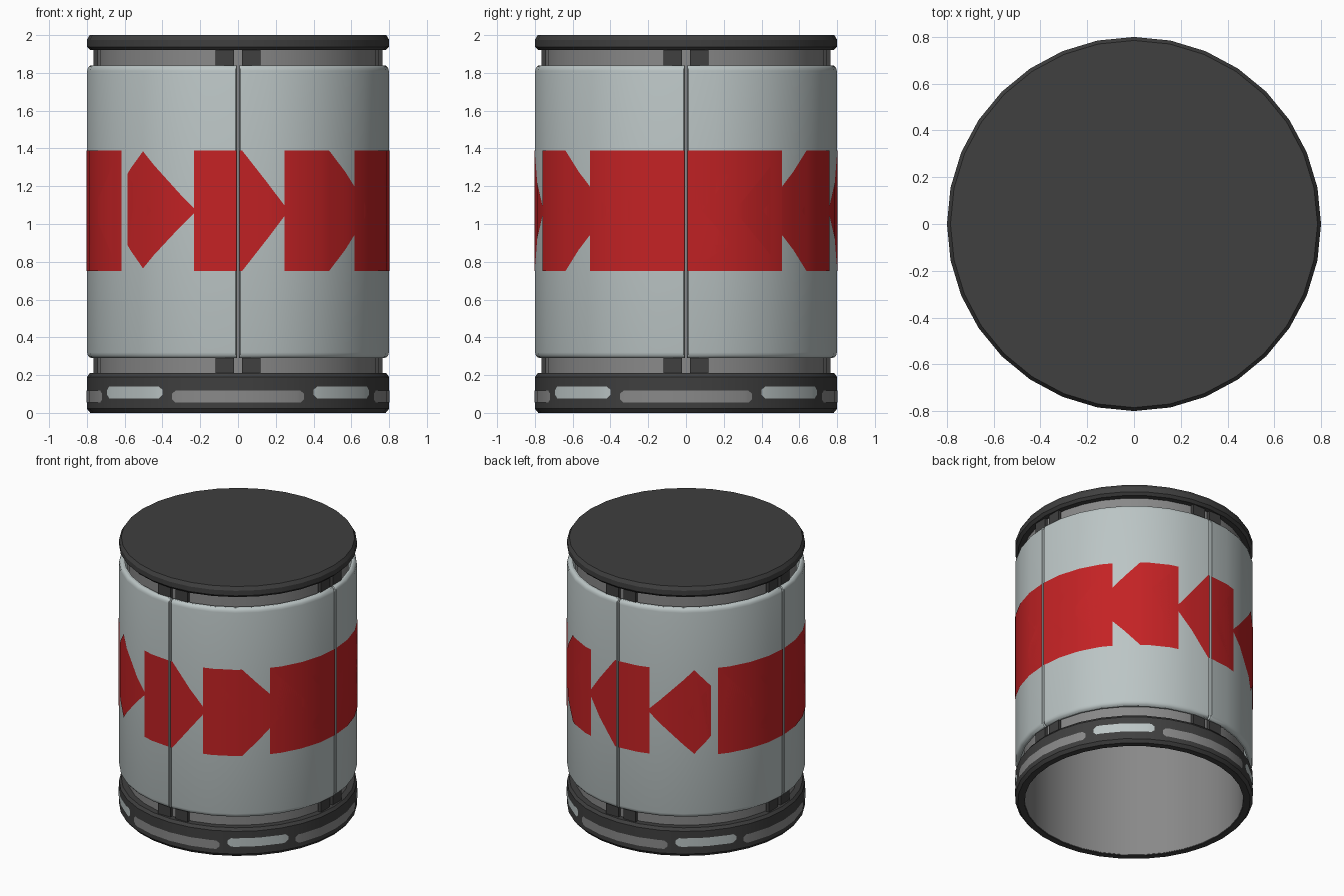
import bpy, bmesh, math

if "Cube" in bpy.data.objects:
    bpy.data.objects.remove(bpy.data.objects["Cube"])

SIDES = 32
STEP = 360 / SIDES
MID = 1.07            # centre height of the painted band


def mat(name, rgb):
    m = bpy.data.materials.new(name)
    m.diffuse_color = (*rgb, 1)
    m.use_nodes = True
    m.node_tree.nodes["Principled BSDF"].inputs["Base Color"].default_value = m.diffuse_color
    return m


DARK = mat("dark_rubber", (0.05, 0.05, 0.05))
GREY = mat("mid_grey", (0.25, 0.25, 0.25))
LIGHT = mat("light_panel", (0.50, 0.56, 0.56))
RED = mat("warning_red", (0.55, 0.016, 0.018))


def facet_radius(r, deg):
    """Distance to the flat of a 32-gon whose corners lie at radius r."""
    a = (deg % STEP) - STEP / 2
    return r * math.cos(math.radians(STEP / 2)) / math.cos(math.radians(a))


def place(r, deg, z):
    """Angle 0 is the front (-y), 90 is the right (+x)."""
    t = math.radians(deg)
    return (r * math.sin(t), -r * math.cos(t), z)


def finish(bm, name, material, recalc=True):
    if recalc:
        bmesh.ops.recalc_face_normals(bm, faces=bm.faces)
    me = bpy.data.meshes.new(name)
    bm.to_mesh(me)
    bm.free()
    me.materials.append(material)
    ob = bpy.data.objects.new(name, me)
    bpy.context.collection.objects.link(ob)
    bpy.ops.object.select_all(action='DESELECT')
    ob.select_set(True)
    bpy.context.view_layer.objects.active = ob
    bpy.ops.object.shade_smooth_by_angle(angle=math.radians(30))
    return ob


def lathe(name, profile, material):
    """Closed ring from a closed (radius, z) profile."""
    bm = bmesh.new()
    rings = [[bm.verts.new(place(r, i * STEP, z)) for r, z in profile] for i in range(SIDES)]
    n = len(profile)
    for i in range(SIDES):
        a, b = rings[i], rings[(i + 1) % SIDES]
        for k in range(n):
            bm.faces.new((a[k], b[k], b[(k + 1) % n], a[(k + 1) % n]))
    return finish(bm, name, material)


def panel(name, start):
    """Quarter shell with softened edges."""
    inner = 0.765
    prof = [(inner, 0.29), (0.78, 0.29), (0.79, 0.296), (0.797, 0.306), (0.8, 0.32),
            (0.8, 1.81), (0.797, 1.824), (0.79, 1.834), (0.78, 1.84), (inner, 1.84)]
    angles = [(0.3, 0.012), (0.5, 0.004), (0.9, 0)]
    angles += [(k * STEP, 0) for k in range(1, SIDES // 4)]
    angles += [(89.1, 0), (89.5, 0.004), (89.7, 0.012)]
    bm = bmesh.new()
    rows = []
    for a, drop in angles:
        rows.append([bm.verts.new(place(facet_radius(r if r == inner else r - drop, a), start + a, z))
                     for r, z in prof])
    n = len(prof)
    for p, q in zip(rows, rows[1:]):
        for k in range(n):
            bm.faces.new((p[k], q[k], q[(k + 1) % n], p[(k + 1) % n]))
    bm.faces.new(rows[0])
    bm.faces.new(rows[-1])
    return finish(bm, name, LIGHT)


def decal(name, polys, radius, material, seams=False):
    """Flat (angle, z) outlines wrapped on to the faceted wall."""
    bm = bmesh.new()
    for pts in polys:
        bm.faces.new([bm.verts.new((a, 0, z)) for a, z in pts])
    bmesh.ops.triangulate(bm, faces=bm.faces[:])
    cuts = [k * STEP for k in range(-SIDES, 2 * SIDES)]
    if seams:
        cuts += [90 * k + d for k in range(-2, 5) for d in (-0.6, 0.6)]
    for c in cuts:
        bmesh.ops.bisect_plane(bm, geom=bm.verts[:] + bm.edges[:] + bm.faces[:],
                               dist=1e-5, plane_co=(c, 0, 0), plane_no=(1, 0, 0))
    if seams:
        gone = [f for f in bm.faces
                if abs((f.calc_center_median().x + 45) % 90 - 45) < 0.6]
        bmesh.ops.delete(bm, geom=gone, context='FACES')
    for v in bm.verts:
        v.co = place(facet_radius(radius, v.co.x), v.co.x, v.co.z)
    bm.normal_update()
    for f in bm.faces:
        c = f.calc_center_median()
        if f.normal.x * c.x + f.normal.y * c.y < 0:
            f.normal_flip()
    return finish(bm, name, material, recalc=False)


# Inner drum, open at the bottom
lathe("inner_drum", [(0.735, 0.005), (0.744, 0.005), (0.744, 1.93), (0.735, 1.93)], GREY)

# Base ring
lathe("base_ring", [(0.738, 0.0), (0.782, 0.0), (0.8, 0.022), (0.8, 0.19),
                    (0.785, 0.21), (0.738, 0.21)], DARK)

# Lid
bm = bmesh.new()
rings = [[bm.verts.new(place(r, i * STEP, z)) for i in range(SIDES)]
         for r, z in [(0.782, 1.92), (0.8, 1.938), (0.8, 1.975), (0.785, 2.0)]]
for a, b in zip(rings, rings[1:]):
    for i in range(SIDES):
        j = (i + 1) % SIDES
        bm.faces.new((a[i], a[j], b[j], b[i]))
bm.faces.new(rings[0])
bm.faces.new(rings[-1])
finish(bm, "lid", DARK)

# Four outer panels
for i, side in enumerate(("front_right", "back_right", "back_left", "front_left")):
    panel("panel_" + side, i * 90)

# Paired struts behind each seam
bm = bmesh.new()
for k in range(4):
    ca, sa = [(1, 0), (0, 1), (-1, 0), (0, -1)][k]
    for s in (-1, 1):
        vs = bmesh.ops.create_cube(bm, size=1)['verts']
        for v in vs:
            x, y, z = v.co.x * 0.1 + s * 0.07, -0.752 + v.co.y * 0.024, 1.065 + v.co.z * 1.73
            v.co = (x * ca - y * sa, x * sa + y * ca, z)
finish(bm, "struts", DARK)

# Painted chevrons on the front half, mirrored to the back


def chevron(tl, tr, tip, notch):
    return [(notch, MID), (tl, 0.75), (tr, 0.75), (tip, MID), (tr, 1.39), (tl, 1.39)]


def half_cross(centre, s):
    """Half of the block with the X-shaped cut-out."""
    pts = [(-18.5, MID), (-39.5, 0.75), (0, 0.75), (0, 0.98), (-6.5, 0.89), (-17.5, 0.89),
           (-6, MID), (-17.5, 1.265), (-6.5, 1.265), (0, 1.17), (0, 1.39), (-39.5, 1.39)]
    return [(centre + s * a, z) for a, z in pts]


front = [chevron(18, 37, 59.5, 40), chevron(-17, 1.5, 19.5, 0.3),
         [(-35, MID), (-47, 0.89), (-39, 0.765), (-16, MID), (-39, 1.385), (-47, 1.265)],
         half_cross(90, 1), half_cross(-90, -1)]
back = [[(180 - a, z) for a, z in p] for p in front]
decal("red_chevrons", front + back, 0.803, RED, seams=True)

# Inset markers round the base ring


def slot(centre, half, z0, z1):
    c, d = 1.6, 0.018
    return [(centre + a, z) for a, z in
            [(-half + c, z0), (half - c, z0), (half, z0 + d), (half, z1 - d),
             (half - c, z1), (-half + c, z1), (-half, z1 - d), (-half, z0 + d)]]


decal("base_grey_slots", [slot(90 * k, 26, 0.055, 0.118) for k in range(4)], 0.803, GREY)
decal("base_light_slots", [slot(90 * k + 45, 15, 0.077, 0.14) for k in range(4)], 0.803, LIGHT)
